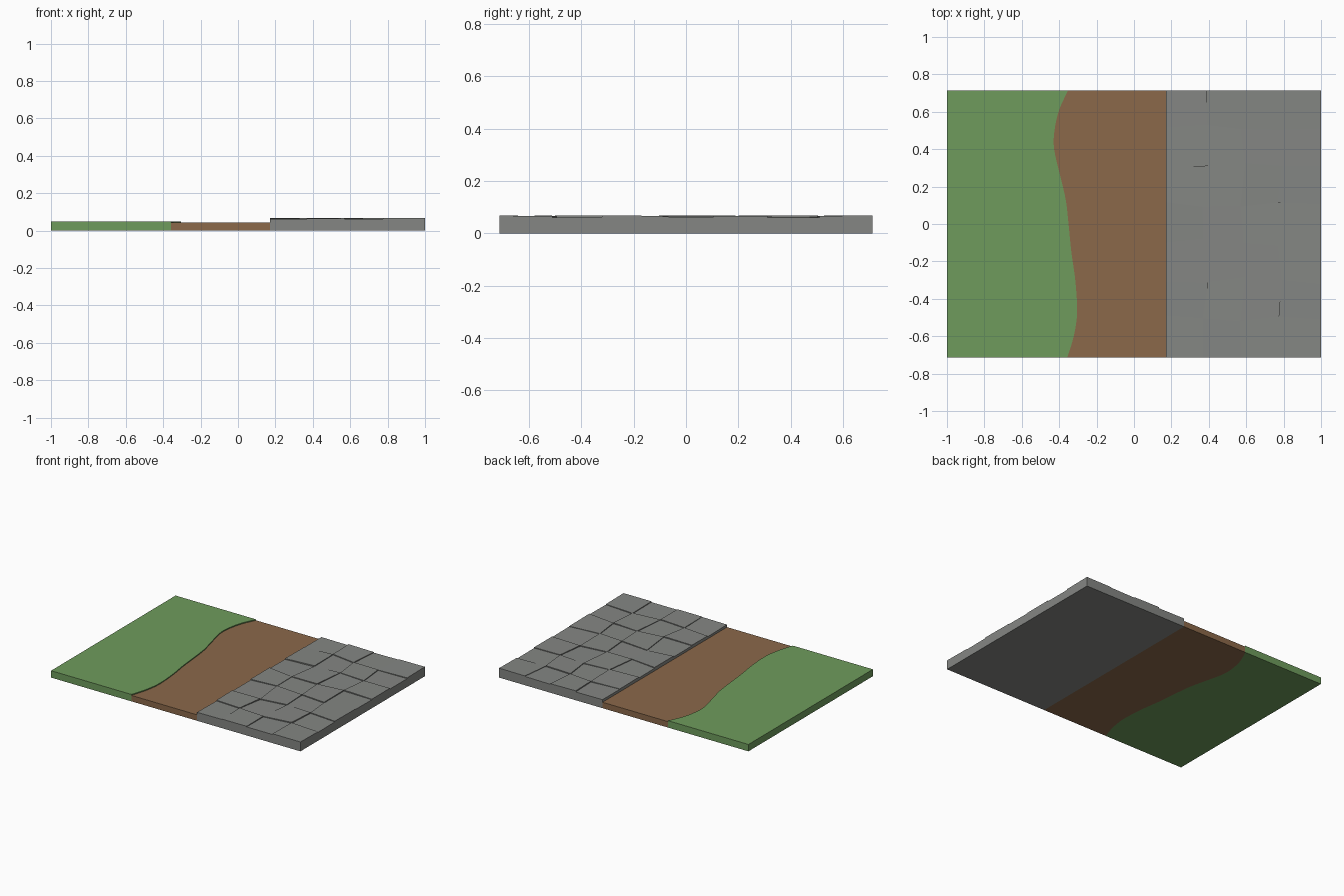
import bpy, bmesh, random

if "Cube" in bpy.data.objects:
    bpy.data.objects.remove(bpy.data.objects["Cube"])

random.seed(4)
HALF = 0.713          # half depth of the tile
STONE_X = 0.17        # where the paving starts


def material(name, rgb):
    m = bpy.data.materials.new(name)
    m.diffuse_color = (*rgb, 1)
    m.use_nodes = True
    m.node_tree.nodes["Principled BSDF"].inputs["Base Color"].default_value = m.diffuse_color
    return m


grass_mat = material("grass_green", (0.158, 0.330, 0.107))
dirt_mat = material("dirt_brown", (0.258, 0.140, 0.068))
stone_mat = material("stone_grey", (0.232, 0.240, 0.228))


def prism(bm, outline, heights):
    """Closed prism from a counter-clockwise outline, one top height per corner."""
    low = [bm.verts.new((x, y, 0)) for x, y in outline]
    top = [bm.verts.new((x, y, h)) for (x, y), h in zip(outline, heights)]
    bm.faces.new(low[::-1])
    bm.faces.new(top)
    n = len(low)
    for i in range(n):
        j = (i + 1) % n
        bm.faces.new((low[i], low[j], top[j], top[i]))


def finish(name, bm, mat):
    mesh = bpy.data.meshes.new(name)
    bm.to_mesh(mesh)
    bm.free()
    mesh.materials.append(mat)
    obj = bpy.data.objects.new(name, mesh)
    bpy.context.collection.objects.link(obj)
    return obj


# Wavy border between grass and dirt: control points smoothed by a spline
control = [(-0.357, -HALF), (-0.322, -0.60), (-0.304, -0.47), (-0.314, -0.30),
           (-0.335, -0.15), (-0.350, 0.0), (-0.365, 0.13), (-0.395, 0.26),
           (-0.427, 0.40), (-0.425, 0.50), (-0.400, 0.61), (-0.353, HALF)]


def smooth(points, steps=4):
    out = []
    for i in range(len(points) - 1):
        p = [points[min(max(i + k, 0), len(points) - 1)] for k in (-1, 0, 1, 2)]
        for s in range(steps):
            t = s / steps
            out.append(tuple(0.5 * (2 * b + (c - a) * t + (2 * a - 5 * b + 4 * c - d) * t * t
                                    + (3 * b - a - 3 * c + d) * t ** 3)
                             for a, b, c, d in zip(*p)))
    return out + [points[-1]]


border = smooth(control)

# Grass slab
bm = bmesh.new()
outline = [(-1, -HALF)] + border + [(-1, HALF)]
prism(bm, outline, [0.05] * len(outline))
finish("grass", bm, grass_mat)

# Dirt path, slightly lower than the grass
bm = bmesh.new()
outline = [(STONE_X, -HALF), (STONE_X, HALF)] + border[::-1]
prism(bm, outline, [0.043] * len(outline))
finish("dirt_path", bm, dirt_mat)

# Paving joints: y of each row line at the five column lines
columns = (STONE_X, 0.38, 0.58, 0.78, 1.0)
rows = [[-HALF] * 5,
        [-0.490, -0.505, -0.520, -0.495, -0.510],
        [-0.310, -0.312, -0.285, -0.298, -0.320],
        [-0.100, -0.080, -0.100, -0.115, -0.090],
        [0.117, 0.092, 0.093, 0.115, 0.105],
        [0.295, 0.310, 0.325, 0.310, 0.312],
        [0.515, 0.530, 0.508, 0.503, 0.510],
        [HALF] * 5]
shift = [[0, random.uniform(-0.02, 0.02), random.uniform(-0.015, 0.02),
          random.uniform(-0.02, 0.02), 0] for _ in rows]


def joint(r, c):
    return (columns[c] + shift[r][c], rows[r][c])


# Paving stones: alternating high and low, each a little tilted
bm = bmesh.new()
for r in range(7):
    for c in range(4):
        high = (r + c) % 2 == 1
        base = 0.0665 if high else 0.061
        tilt_x = random.uniform(-0.003, 0.003)
        tilt_y = random.uniform(-0.003, 0.003)
        heights = [base + sx * tilt_x / 2 + sy * tilt_y / 2
                   for sx, sy in ((-1, -1), (1, -1), (1, 1), (-1, 1))]
        corners = [joint(r, c), joint(r, c + 1), joint(r + 1, c + 1), joint(r + 1, c)]
        prism(bm, corners, heights)
finish("paving_stones", bm, stone_mat)
